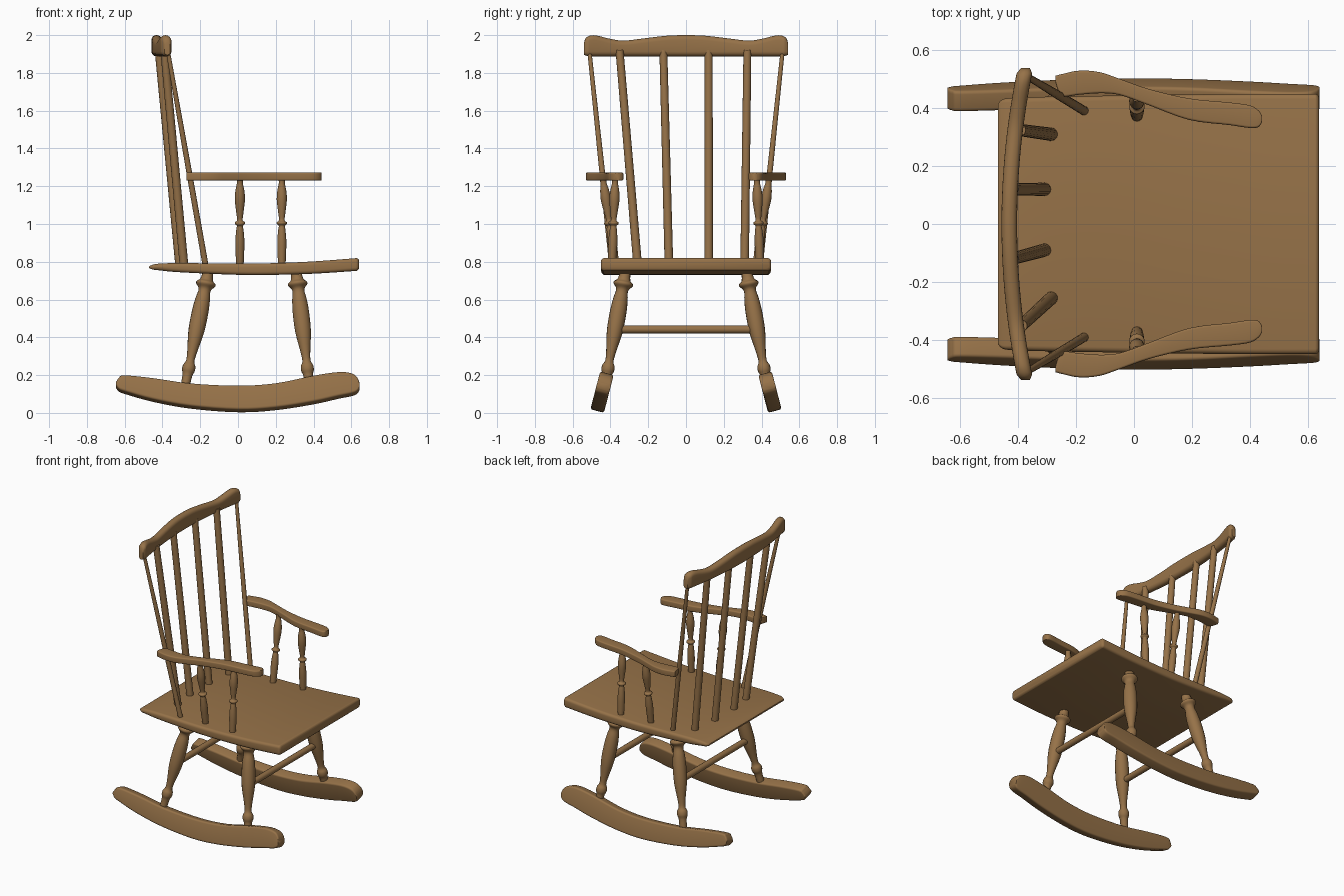
import bpy, bmesh, math
from mathutils import Vector

if "Cube" in bpy.data.objects:
    bpy.data.objects.remove(bpy.data.objects["Cube"])

wood = bpy.data.materials.new("brown wood")
wood.diffuse_color = (0.305, 0.168, 0.065, 1)
wood.use_nodes = True
wood.node_tree.nodes["Principled BSDF"].inputs["Base Color"].default_value = wood.diffuse_color


def smooth_rows(rows, n=5):
    """Catmull-Rom interpolation of table rows."""
    out = []
    for i in range(len(rows) - 1):
        p0, p1 = rows[max(i - 1, 0)], rows[i]
        p2, p3 = rows[i + 1], rows[min(i + 2, len(rows) - 1)]
        for k in range(n):
            t = k / n
            row = []
            for a, b, c, d in zip(p0, p1, p2, p3):
                row.append(0.5 * (2 * b + (c - a) * t + (2 * a - 5 * b + 4 * c - d) * t * t
                                  + (3 * b - a - 3 * c + d) * t ** 3))
            out.append(row)
    out.append(list(rows[-1]))
    return out


def rounded_rect(u0, u1, v0, v1, r, n=4):
    r = min(r, (u1 - u0) * 0.49, (v1 - v0) * 0.49)
    pts = []
    for q, (cu, cv) in enumerate([(u1 - r, v1 - r), (u0 + r, v1 - r),
                                  (u0 + r, v0 + r), (u1 - r, v0 + r)]):
        for k in range(n + 1):
            a = (q + k / n) * math.pi / 2
            pts.append((cu + r * math.cos(a), cv + r * math.sin(a)))
    return pts


def loft(name, rings):
    """Skin a list of closed rings and cap both ends."""
    bm = bmesh.new()
    loops = [[bm.verts.new(p) for p in ring] for ring in rings]
    for a, b in zip(loops, loops[1:]):
        for i in range(len(a)):
            j = (i + 1) % len(a)
            bm.faces.new((a[i], a[j], b[j], b[i]))
    bm.faces.new(loops[0])
    bm.faces.new(loops[-1])
    bmesh.ops.recalc_face_normals(bm, faces=bm.faces)
    me = bpy.data.meshes.new(name)
    bm.to_mesh(me)
    bm.free()
    me.materials.append(wood)
    me.shade_smooth()
    me.set_sharp_from_angle(angle=math.radians(40))
    ob = bpy.data.objects.new(name, me)
    bpy.context.collection.objects.link(ob)
    return ob


def turned(name, p0, p1, profile, seg=16):
    """Lathe-turned part between two points; profile rows are (height z, radius)."""
    p0, p1 = Vector(p0), Vector(p1)
    q = (p1 - p0).to_track_quat('Z', 'Y')
    rings = []
    for z, r in profile:
        c = p0.lerp(p1, (z - p0.z) / (p1.z - p0.z))
        rings.append([c + q @ Vector((r * math.cos(a), r * math.sin(a), 0))
                      for a in (2 * math.pi * i / seg for i in range(seg))])
    loft(name, rings)


# seat: slightly scooped board (x, half width, bottom, top)
seat = [(-.47, .415, .766, .776), (-.455, .43, .76, .783), (-.42, .436, .755, .79),
        (-.3, .44, .744, .793), (0, .445, .731, .79), (.2, .448, .731, .793),
        (.4, .45, .737, .802), (.6, .45, .75, .817), (.63, .449, .753, .819),
        (.64, .44, .763, .81)]
loft("seat", [[(x, u, v) for u, v in rounded_rect(-w, w, b, t, .018)]
              for x, w, b, t in smooth_rows(seat, 4)])

# crest rail: bowed, with a wavy top edge (y, top)
crest = [(0, 2.0), (.1, 1.997), (.22, 1.983), (.33, 1.971), (.4, 1.98),
         (.47, 1.997), (.505, 1.998), (.53, 1.985), (.54, 1.96)]
half = smooth_rows(crest, 4)
full = [(-y, t) for y, t in reversed(half[1:])] + half
rings = []
for y, t in full:
    cx = -.431 + .056 * (y / .54) ** 2
    e = .012 * max(0, (abs(y) - .52) / .02)
    rings.append([(u, y, v) for u, v in
                  rounded_rect(cx - .027 + e, cx + .027 - e, 1.888 + e * .6, t, .025)])
loft("crest_rail", rings)

# main back spindles: (base x, base y, top x, top y)
for i, (bx, by, tx, ty) in enumerate([(-.285, -.255, -.39, -.352), (-.308, -.09, -.42, -.12),
                                      (-.308, .12, -.42, .12), (-.285, .31, -.395, .325)]):
    turned(f"back_spindle_{i + 1}", (bx, by, .77), (tx, ty, 1.92), [(.77, .023), (1.92, .021)])

rocker = [(-.645, .13, .165), (-.63, .112, .188), (-.6, .1, .2), (-.45, .058, .185),
          (-.25, .022, .157), (0, .003, .145), (.2, .014, .158), (.4, .045, .198),
          (.53, .074, .217), (.6, .088, .211), (.63, .1, .19), (.642, .118, .165)]
arm = [(-.272, .49, .512), (-.25, .443, .518), (-.19, .447, .53), (-.12, .452, .525),
       (-.05, .446, .502), (.05, .411, .467), (.19, .36, .434), (.33, .342, .42),
       (.4, .332, .41), (.43, .335, .393), (.442, .352, .375)]
leg = [(.14, .024), (.2, .026), (.225, .034), (.25, .033), (.275, .022), (.33, .027),
       (.43, .042), (.53, .044), (.6, .039), (.64, .032), (.66, .036), (.677, .051),
       (.69, .05), (.705, .034), (.75, .027)]
post = [(.77, .019), (.83, .022), (.91, .024), (.97, .019), (.99, .016), (1.0, .026),
        (1.01, .026), (1.02, .015), (1.06, .019), (1.13, .027), (1.18, .023),
        (1.215, .016), (1.24, .018)]
lean = math.radians(15)

for s, side in ((1, "left"), (-1, "right")):
    # rocker, leaning inwards at the top
    rings = []
    for x, b, t in smooth_rows(rocker, 4):
        rings.append([(x, s * (.447 - (v - .1) * math.sin(lean) + u * math.cos(lean)),
                       v + u * math.sin(lean))
                      for u, v in rounded_rect(-.037, .037, b + .007, t - .008, .012)])
    loft(f"{side}_rocker", rings)

    # arm rest
    loft(f"{side}_arm", [[(x, s * u, v) for u, v in rounded_rect(a, b, 1.23, 1.272, .008)]
                         for x, a, b in smooth_rows(arm, 4)])

    # arm posts
    turned(f"{side}_rear_arm_post", (.01, s * .372, .77), (.01, s * .44, 1.24),
           smooth_rows(post, 3))
    turned(f"{side}_front_arm_post", (.232, s * .392, .77), (.232, s * .375, 1.24),
           smooth_rows(post, 3))

    # thin outer back spindle
    turned(f"{side}_outer_spindle", (-.17, s * .39, .77), (-.372, s * .512, 1.92),
           [(.77, .016), (1.3, .015), (1.92, .011)])

    # legs
    turned(f"{side}_rear_leg", (-.28, s * .43, .14), (-.157, s * .32, .75), smooth_rows(leg, 3))
    turned(f"{side}_front_leg", (.378, s * .43, .14), (.308, s * .32, .75), smooth_rows(leg, 3))

# stretchers joining the left and right legs
for name, x in (("rear_stretcher", -.22), ("front_stretcher", .344)):
    loft(name, [[(x + .021 * math.cos(k * math.pi / 8), y, .442 + .021 * math.sin(k * math.pi / 8))
                 for k in range(16)] for y in (-.37, .37)])
